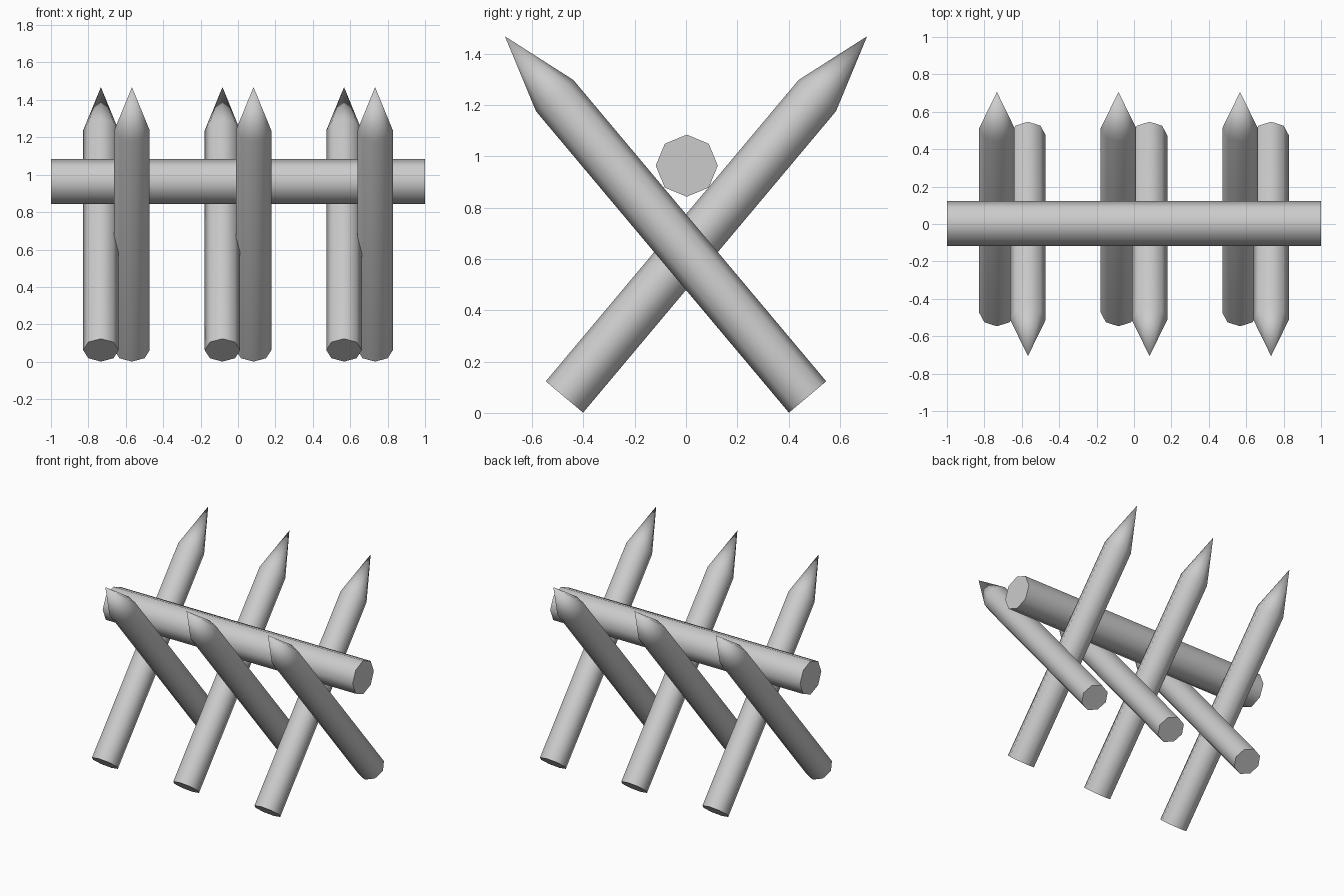
import bpy, bmesh
from math import radians, cos, sin, pi

if "Cube" in bpy.data.objects:
    bpy.data.objects.remove(bpy.data.objects["Cube"])

SIDES = 8


def prism(name, radius, length, tip=0.0):
    """Octagonal log along local +z from the origin, optionally sharpened to a point."""
    bm = bmesh.new()
    rings = [[bm.verts.new((radius * cos(2 * pi * i / SIDES),
                            radius * sin(2 * pi * i / SIDES), z))
              for i in range(SIDES)] for z in (0, length)]
    low, high = rings
    bm.faces.new(low[::-1])
    apex = bm.verts.new((0, 0, length + tip)) if tip else None
    for i in range(SIDES):
        j = (i + 1) % SIDES
        bm.faces.new((low[i], low[j], high[j], high[i]))
        if apex:
            bm.faces.new((high[i], high[j], apex))
    if not apex:
        bm.faces.new(high)
    mesh = bpy.data.meshes.new(name)
    bm.to_mesh(mesh)
    bm.free()
    obj = bpy.data.objects.new(name, mesh)
    bpy.context.collection.objects.link(obj)
    # smooth round the log, crisp at the sawn ends
    bpy.ops.object.select_all(action='DESELECT')
    obj.select_set(True)
    bpy.context.view_layer.objects.active = obj
    bpy.ops.object.shade_smooth_by_angle(angle=radians(60))
    return obj


# Horizontal beam resting in the crossed stakes
beam = prism("beam", 0.121, 2.0)
beam.location = (-1, 0.003, 0.964)
beam.rotation_euler = (0, radians(90), 0)

# Three pairs of crossed, sharpened stakes
for n, x in enumerate((-0.65, 0.0, 0.65), 1):
    for label, side in (("back_leaning", 1), ("front_leaning", -1)):
        stake = prism(f"{label}_stake_{n}", 0.095, 1.534, tip=0.302)
        stake.location = (x - side * 0.083, -side * 0.474, 0.062)
        stake.rotation_euler = (radians(-40 * side), 0, 0)
